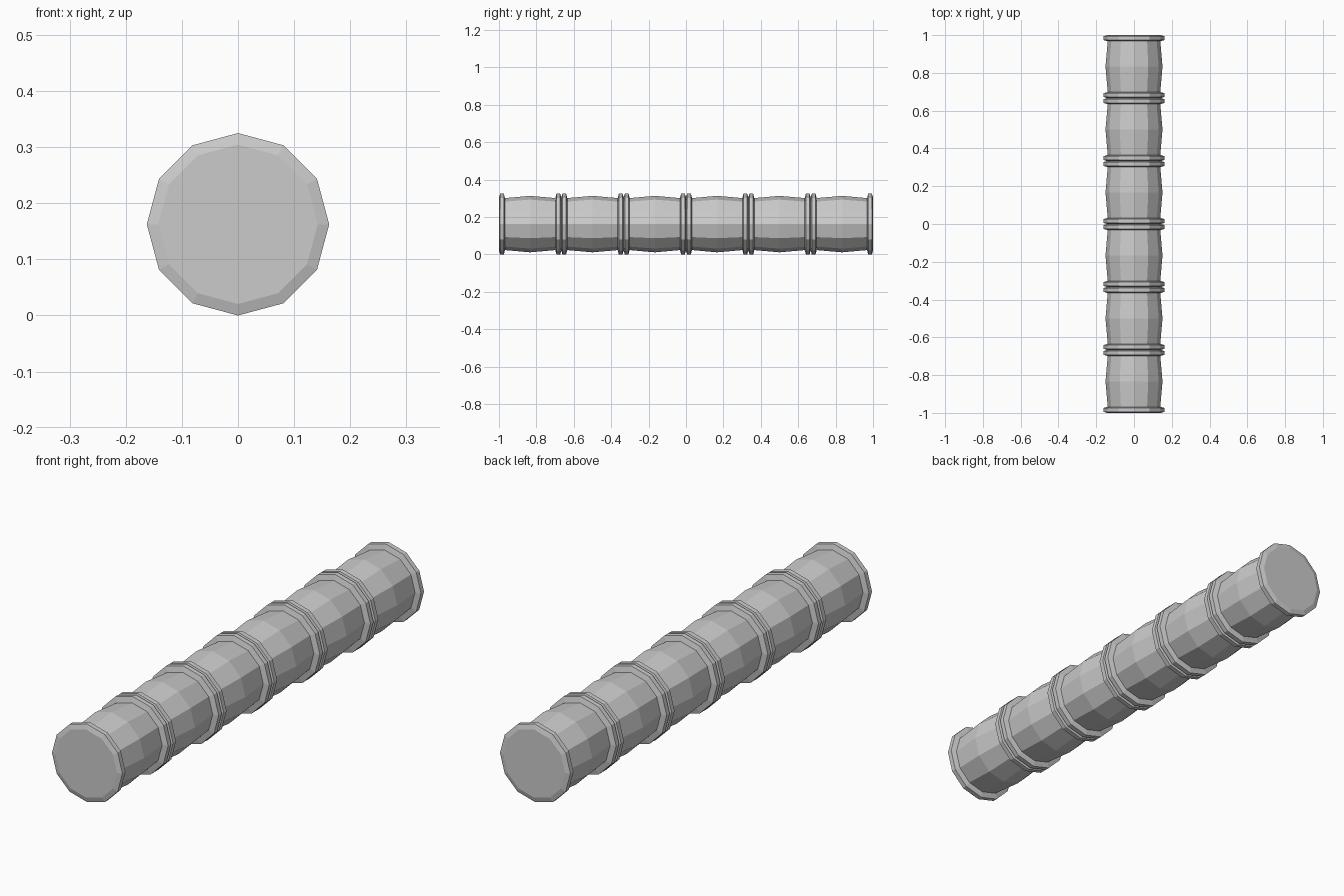
import bpy, bmesh, math

if "Cube" in bpy.data.objects:
    bpy.data.objects.remove(bpy.data.objects["Cube"])

SIDES = 12
COUNT = 6
LENGTH = 2.0 / COUNT
CENTRE_Z = 0.1625

# Half profile of one segment: (distance along the pole, radius)
half = [(0.0, 0.142), (0.006, 0.1625), (0.026, 0.1625), (0.032, 0.139)]
profile = half + [(LENGTH / 2, 0.151)] + [(LENGTH - y, r) for y, r in reversed(half)]


def lathe(name, points):
    """Closed faceted solid turned about the y axis."""
    bm = bmesh.new()
    rings = []
    for y, r in points:
        ring = []
        for i in range(SIDES):
            a = 2 * math.pi * i / SIDES
            ring.append(bm.verts.new((r * math.cos(a), y, r * math.sin(a))))
        rings.append(ring)
    for a, b in zip(rings, rings[1:]):
        for i in range(SIDES):
            j = (i + 1) % SIDES
            bm.faces.new((a[i], a[j], b[j], b[i]))
    bm.faces.new(rings[0])
    bm.faces.new(rings[-1])
    bmesh.ops.recalc_face_normals(bm, faces=bm.faces[:])
    mesh = bpy.data.meshes.new(name)
    bm.to_mesh(mesh)
    bm.free()
    return mesh


# Bulging pole segments with a raised collar at each end, laid end to end
segment = lathe("pole_segment", profile)
for n in range(COUNT):
    obj = bpy.data.objects.new(f"pole_segment_{n + 1}", segment)
    obj.location = (0, -1 + n * LENGTH, CENTRE_Z)
    bpy.context.collection.objects.link(obj)
